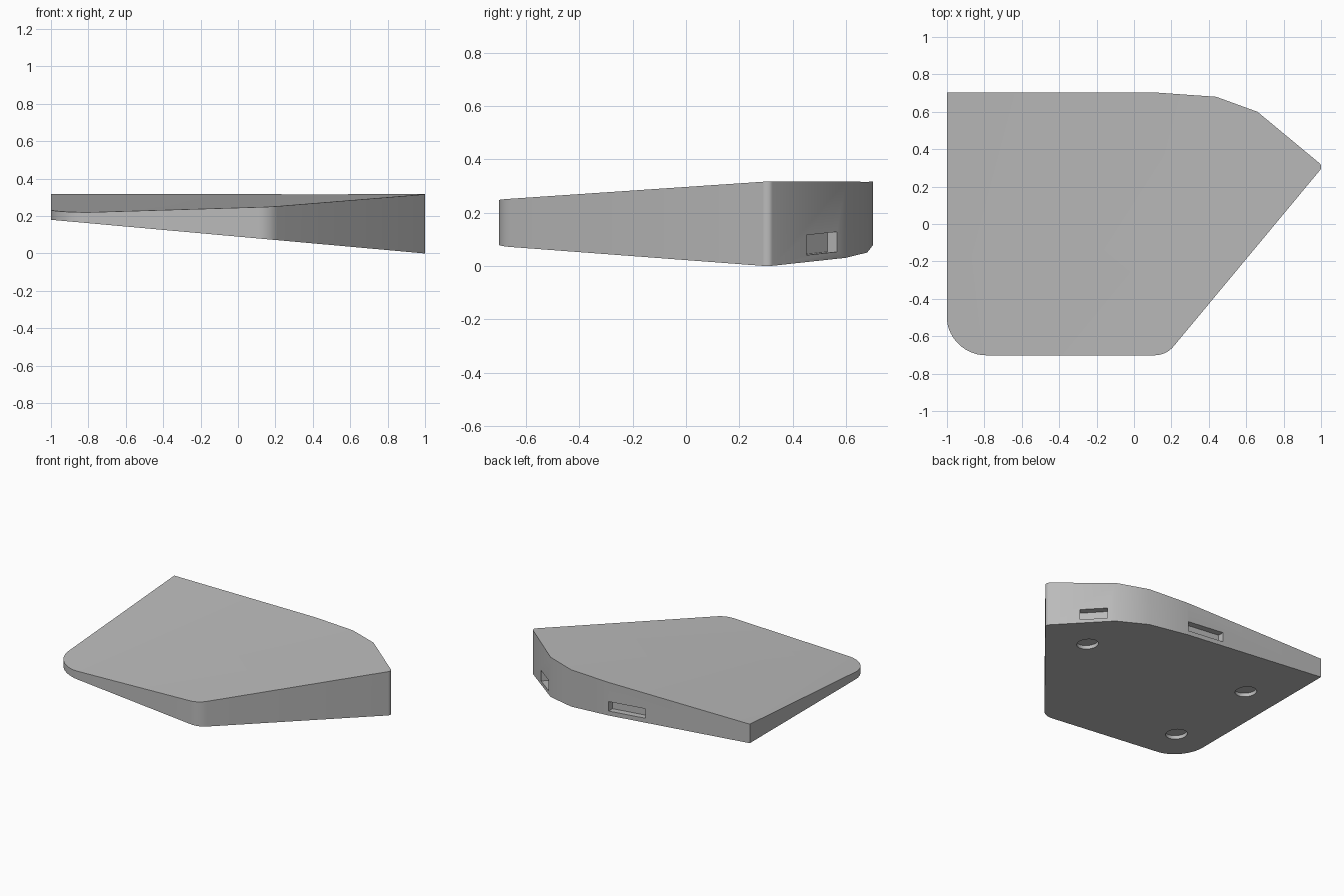
import bpy, bmesh, math
from mathutils import Matrix, Vector

cube = bpy.data.objects.get("Cube")
if cube:
    bpy.data.objects.remove(cube)

# Single plain grey
grey = bpy.data.materials.new("plain_grey")
grey.use_nodes = True
grey.diffuse_color = (0.5, 0.5, 0.5, 1)
bsdf = next(n for n in grey.node_tree.nodes if n.type == 'BSDF_PRINCIPLED')
bsdf.inputs["Base Color"].default_value = grey.diffuse_color

TILT = 0.09  # slope of the underside along x


def floor_z(x):
    return TILT * (1 - x)


def rear_top(x, y):
    return 0.22 + 0.0693 * (y + 0.7)


def front_top(x, y):
    return 0.22 + 0.0303 * (x + 0.8) + 0.0421 * (y + 0.7)


def top_z(x, y):
    return min(0.317, max(rear_top(x, y), front_top(x, y)))


def arc(cx, cy, r, start, end, steps):
    angles = [math.radians(start + (end - start) * i / steps) for i in range(steps + 1)]
    return [(cx + r * math.cos(a), cy + r * math.sin(a)) for a in angles]


def make_object(name, bm):
    bmesh.ops.recalc_face_normals(bm, faces=bm.faces)
    mesh = bpy.data.meshes.new(name)
    bm.to_mesh(mesh)
    bm.free()
    mesh.materials.append(grey)
    obj = bpy.data.objects.new(name, mesh)
    bpy.context.collection.objects.link(obj)
    return obj


# Wedge body: plan outline, counter-clockwise from the rounded front corner
outline = arc(-0.79, -0.49, 0.212, 180, 270, 14)
crease_start = len(outline) - 1
outline += arc(0.11, -0.57, 0.132, 270, 320, 8)
outline += arc(0.975, 0.305, 0.026, -40, 50, 6)
outline += [(0.66, 0.6), (0.44, 0.68)]
crease_end = len(outline) - 1
outline += [(0.13, 0.702), (-1, 0.702)]
outline = [(max(-1, min(1, x)), y) for x, y in outline]

bm = bmesh.new()
low = [bm.verts.new((x, y, floor_z(x))) for x, y in outline]
high = [bm.verts.new((x, y, top_z(x, y))) for x, y in outline]
count = len(outline)
for i in range(count):
    j = (i + 1) % count
    bm.faces.new((low[i], low[j], high[j], high[i]))
bm.faces.new(low[::-1])
bm.faces.new(high[crease_start:crease_end + 1])
bm.faces.new(high[crease_end:] + high[:crease_start + 1])
body = make_object("wedge_body", bm)


# Slots in the walls, parallel to the underside
def slot_cutter(name, start, end, rise, height, depth):
    a, b = Vector(start), Vector(end)
    inward = Vector((a.y - b.y, b.x - a.x)).normalized() * depth
    bm = bmesh.new()
    rings = []
    for shift in (-inward, inward):
        ring = []
        for p, lift in ((a, 0), (b, 0), (b, height), (a, height)):
            q = p + shift
            ring.append(bm.verts.new((q.x, q.y, floor_z(p.x) + rise + lift)))
        rings.append(ring)
    outer, inner = rings
    bm.faces.new(outer)
    bm.faces.new(inner[::-1])
    for i in range(4):
        j = (i + 1) % 4
        bm.faces.new((outer[i], inner[i], inner[j], outer[j]))
    return make_object(name, bm)


# Shallow round recesses in the underside
def recess_cutter(name, x, y):
    bm = bmesh.new()
    place = Matrix.Translation((x, y, floor_z(x))) @ Matrix.Rotation(math.atan(TILT), 4, 'Y')
    bmesh.ops.create_cone(bm, cap_ends=True, segments=40, radius1=0.071,
                          radius2=0.071, depth=0.05, matrix=place)
    return make_object(name, bm)


cutters = [
    slot_cutter("side_slot", (0.836, 0.45), (0.70, 0.566), 0.026, 0.075, 0.045),
    slot_cutter("rear_slot", (0.125, 0.702), (-0.168, 0.702), 0.032, 0.068, 0.045),
    recess_cutter("left_recess", 0.60, 0.245),
    recess_cutter("rear_recess", -0.72, 0.275),
    recess_cutter("front_recess", -0.73, -0.44),
]

bpy.ops.object.select_all(action='DESELECT')
bpy.context.view_layer.objects.active = body
body.select_set(True)
for cutter in cutters:
    cutter.hide_render = True
    cut = body.modifiers.new(cutter.name, 'BOOLEAN')
    cut.operation = 'DIFFERENCE'
    cut.solver = 'EXACT'
    cut.object = cutter
    bpy.ops.object.modifier_apply(modifier=cut.name)
    bpy.data.objects.remove(cutter)

bpy.ops.object.shade_smooth_by_angle(angle=math.radians(30))
